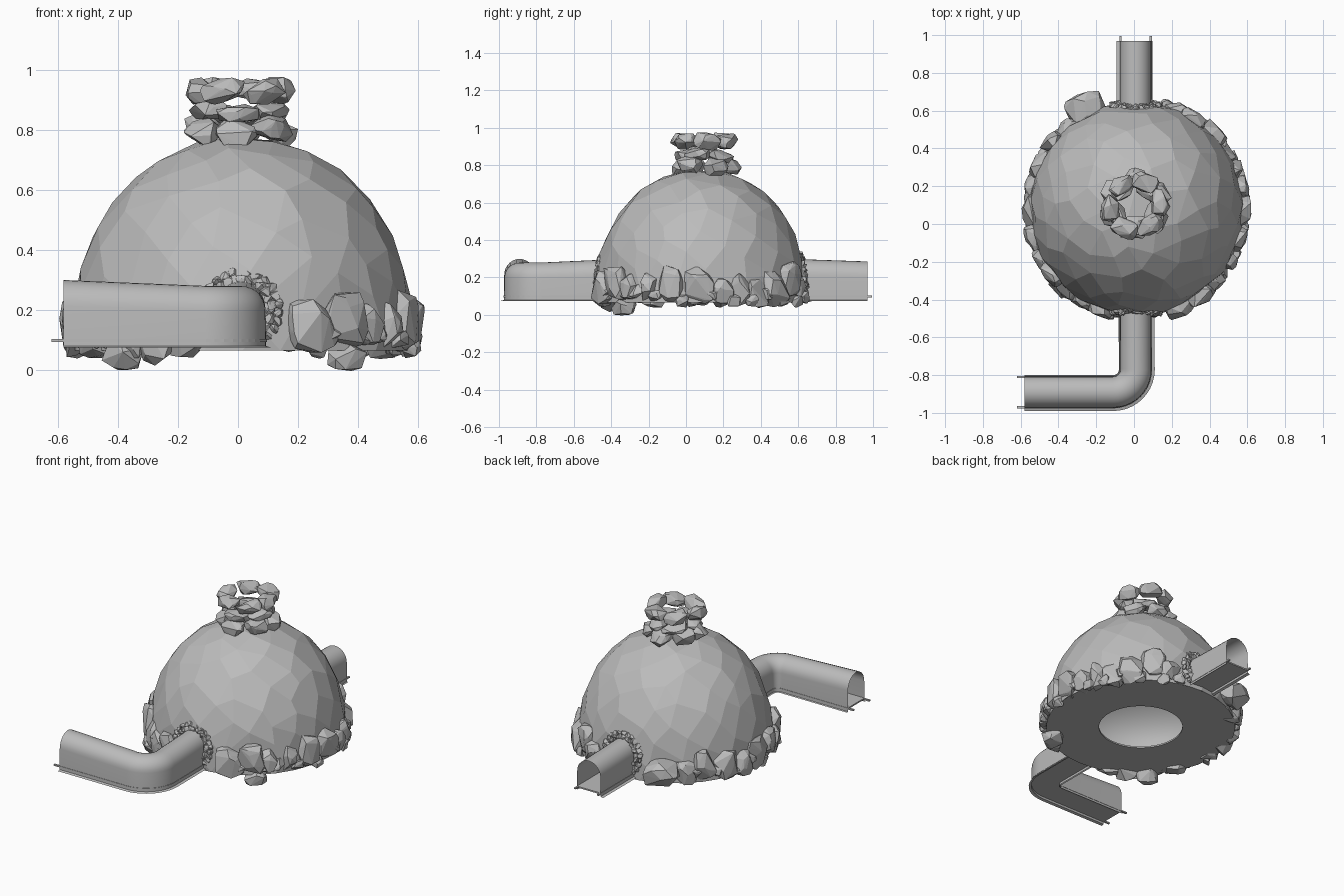
import bpy, bmesh, math, random
from mathutils import Vector, Matrix

random.seed(11)
if "Cube" in bpy.data.objects:
    bpy.data.objects.remove(bpy.data.objects["Cube"])

stone = bpy.data.materials.new("stone grey")
stone.use_nodes = True
GREY = (0.5, 0.5, 0.5, 1)
stone.diffuse_color = GREY
stone.node_tree.nodes["Principled BSDF"].inputs["Base Color"].default_value = GREY

CENTRE = Vector((0.015, 0.08, 0))
BASE = 0.065
RADIUS, HEIGHT = 0.567, 0.715


def dome_radius(z):
    return RADIUS * math.sqrt(max(0, 1 - (abs(z - BASE) / HEIGHT) ** 2.3))


def around(r, a, z):
    return CENTRE + Vector((r * math.cos(a), r * math.sin(a), z))


def finish(bm, name, smooth=False):
    mesh = bpy.data.meshes.new(name)
    bm.to_mesh(mesh)
    bm.free()
    obj = bpy.data.objects.new(name, mesh)
    bpy.context.collection.objects.link(obj)
    mesh.materials.append(stone)
    if smooth:
        bpy.ops.object.select_all(action="DESELECT")
        obj.select_set(True)
        bpy.context.view_layer.objects.active = obj
        bpy.ops.object.shade_smooth_by_angle(angle=math.radians(40))


def hull(bm, points):
    verts = [bm.verts.new(p) for p in points]
    bmesh.ops.convex_hull(bm, input=verts)
    loose = [v for v in verts if v.is_valid and not v.link_faces]
    bmesh.ops.delete(bm, geom=loose, context="VERTS")


def add_rock(bm, pos, size, turn=0.0, count=26, lean=0.0):
    """Chiselled lump: hull of random points in a rounded box of the given full size."""
    rot = Matrix.Rotation(turn, 3, "Z") @ Matrix.Rotation(lean + random.uniform(-0.15, 0.15), 3, "Y")
    rot = rot @ Matrix.Rotation(random.uniform(-0.15, 0.15), 3, "X")
    pts = []
    for _ in range(count):
        d = Vector([random.gauss(0, 1) for _ in range(3)]).normalized()
        d *= random.uniform(0.9, 1.1) / max(abs(c) for c in d) ** 0.6
        pts.append(Vector(pos) + rot @ Vector([d[i] * size[i] / 2 for i in range(3)]))
    hull(bm, pts)


# Faceted dome shell
bm = bmesh.new()
N = 110
pts = [around(RADIUS, math.tau * i / 28, BASE) for i in range(28)]
for i in range(N):
    h = min(0.08 + 0.92 * (i + 0.5) / N + random.uniform(-0.02, 0.02), 0.99)
    z = BASE + HEIGHT * h
    pts.append(around(dome_radius(z) * 1.01, i * 2.39996 + random.uniform(-0.1, 0.1), z))
hull(bm, pts)
bmesh.ops.delete(bm, geom=[f for f in bm.faces if all(v.co.z < BASE + 0.001 for v in f.verts)],
                 context="FACES")
bmesh.ops.dissolve_limit(bm, angle_limit=math.radians(6), verts=bm.verts, edges=bm.edges)
finish(bm, "dome")


def lathe(name, profile, steps=48):
    bm = bmesh.new()
    rings = [[bm.verts.new(around(r, math.tau * i / steps, z)) for i in range(steps)]
             for r, z in profile]
    for a, b in zip(rings, rings[1:]):
        for i in range(steps):
            j = (i + 1) % steps
            bm.faces.new((a[i], b[i], b[j], a[j]))
    finish(bm, name, True)


# Base ring with a round hole, and the low rounded chamber above it
lathe("base_ring", [(0.54, BASE + 0.01), (0.25, BASE + 0.01), (0.25, BASE), (0.565, BASE)])
lathe("inner_chamber", [(0.5, BASE + 0.01), (0.5, 0.2)] +
      [(0.499 * math.cos(t * math.pi / 20) + 0.001, 0.2 + 0.3 * math.sin(t * math.pi / 20))
       for t in range(11)])


def sweep(name, path, section, lift=(1, 1), smooth=False, closed=False):
    """Sweep a (sideways, height) section along a flat path; lift scales the end heights."""
    bm = bmesh.new()
    rows = []
    last = len(path) - 1
    for i, p in enumerate(path):
        d0 = (p - path[max(i - 1, 0)]).normalized()
        d1 = (path[min(i + 1, last)] - p).normalized()
        t = (d0 + d1).normalized()
        side = Vector((-t.y, t.x, 0))
        grow = lift[0] if i == 0 else lift[1] if i == last else 1
        rows.append([bm.verts.new(p + side * s + Vector((0, 0, z * grow if z > 0.15 else z)))
                     for s, z in section])
    n = len(section)
    for a, b in zip(rows, rows[1:]):
        for k in range(n if closed else n - 1):
            m = (k + 1) % n
            bm.faces.new((a[k], a[m], b[m], b[k]))
    if closed:
        bm.faces.new(rows[0])
        bm.faces.new(rows[-1])
    bmesh.ops.recalc_face_normals(bm, faces=bm.faces)
    finish(bm, name, smooth)


def bar(low, high):
    return [(low, 0.094), (high, 0.094), (high, 0.103), (low, 0.103)]


# Arched passages with a foot lip, inner floor and thin edge strips
W = 0.082
arch = [(-0.09, 0.075), (-W - 0.002, 0.08)]
arch += [(-W * math.cos(t * math.pi / 14), 0.198 + W * math.sin(t * math.pi / 14))
         for t in range(15)]
arch += [(W + 0.002, 0.08), (0.1, 0.075)]
bend = [Vector((-0.11 + 0.12 * math.cos(a), -0.77 - 0.12 * math.sin(a), 0))
        for a in (math.pi / 2 * i / 10 for i in range(11))]
front = [Vector((0.008, -0.4, 0))] + bend
back = [Vector((0.008, 0.56, 0))]
for label, path, end, tip, lift in (
        ("front", front, Vector((-0.58, -0.89, 0)), Vector((-0.04, 0, 0)), (1.06, 1.07)),
        ("back", back, Vector((0.008, 0.97, 0)), Vector((0, 0.025, 0)), (1.07, 1.02))):
    sweep(label + "_passage", path + [end], arch, lift, True)
    sweep(label + "_passage_floor", path + [end], bar(-0.08, 0.08), closed=True)
    for side, edge in (("outer", 0.08), ("inner", -0.08)):
        sweep(f"{label}_{side}_edge_strip", path + [end + tip],
              bar(edge - 0.006, edge + 0.006), closed=True)

# Pebble arches where the passages meet the dome
for label, out in (("front", -1), ("back", 1)):
    bm = bmesh.new()
    for row in range(2):
        for k in range(21):
            a = math.pi * (-0.25 + 1.5 * k / 20)
            rad = 0.1 + 0.024 * row
            x, z = 0.01 + rad * math.cos(a), max(0.2 + rad * math.sin(a), 0.09)
            y = CENTRE.y + out * (dome_radius(z) - 0.006 - 0.006 * row)
            add_rock(bm, (x, y, z), (0.036, 0.036, 0.036), a, 16)
    finish(bm, label + "_pebble_arch")

# Boulders around the foot: angle, width, height, centre height, depth
bm = bmesh.new()
boulders = [(-66, .17, .19, .15, .13), (-53, .18, .18, .17, .13), (-43, .11, .14, .15, .1),
            (-31, .11, .15, .15, .1), (-16, .14, .2, .175, .1), (-1, .16, .2, .165, .11),
            (12, .12, .14, .13, .1), (22, .12, .17, .135, .1), (33, .13, .16, .12, .11),
            (44, .15, .22, .16, .11), (58, .15, .19, .19, .1), (68, .13, .13, .15, .1),
            (117, .2, .17, .14, .17), (131, .14, .15, .13, .1), (143, .15, .2, .16, .11),
            (156, .15, .18, .15, .11), (168, .14, .16, .12, .1), (181, .17, .2, .15, .11),
            (195, .15, .18, .15, .11), (207, .14, .16, .12, .11), (218, .15, .2, .16, .11),
            (229, .15, .18, .12, .1), (239, .15, .16, .1, .1), (250, .14, .18, .13, .1)]
for deg, w, h, z, d in boulders:
    a = math.radians(deg)
    r = 0.6 if d > 0.14 else 0.555
    add_rock(bm, around(r, a, z), (d, w, h), a, 30)
    # small rubble tucked beside each boulder
    add_rock(bm, around(0.57, a + 0.1, random.uniform(0.07, 0.15)), (0.06, 0.08, 0.07), a, 18)
for x, y in ((-0.38, -0.33), (0.36, -0.33)):
    add_rock(bm, (x, y, 0.05), (0.13, 0.12, 0.1), 0.5)
finish(bm, "foot_boulders")

# Chimney: stones leaning on the dome top, then a ring of larger flat ones above
bm = bmesh.new()
for count, rad, z, size, shift, lean in ((6, 0.138, 0.8, (0.11, 0.13, 0.085), 0.45, 0.4),
                                         (5, 0.108, 0.855, (0.1, 0.15, 0.065), 0.9, 0.0),
                                         (6, 0.132, 0.92, (0.1, 0.14, 0.085), 0.1, 0.0)):
    for k in range(count):
        a = math.tau * k / count + shift
        pos = Vector((0.005 + rad * math.cos(a), 0.1 + rad * math.sin(a),
                      z + random.uniform(-0.012, 0.012)))
        add_rock(bm, pos, size, a, 28, lean)
finish(bm, "chimney_stones")
